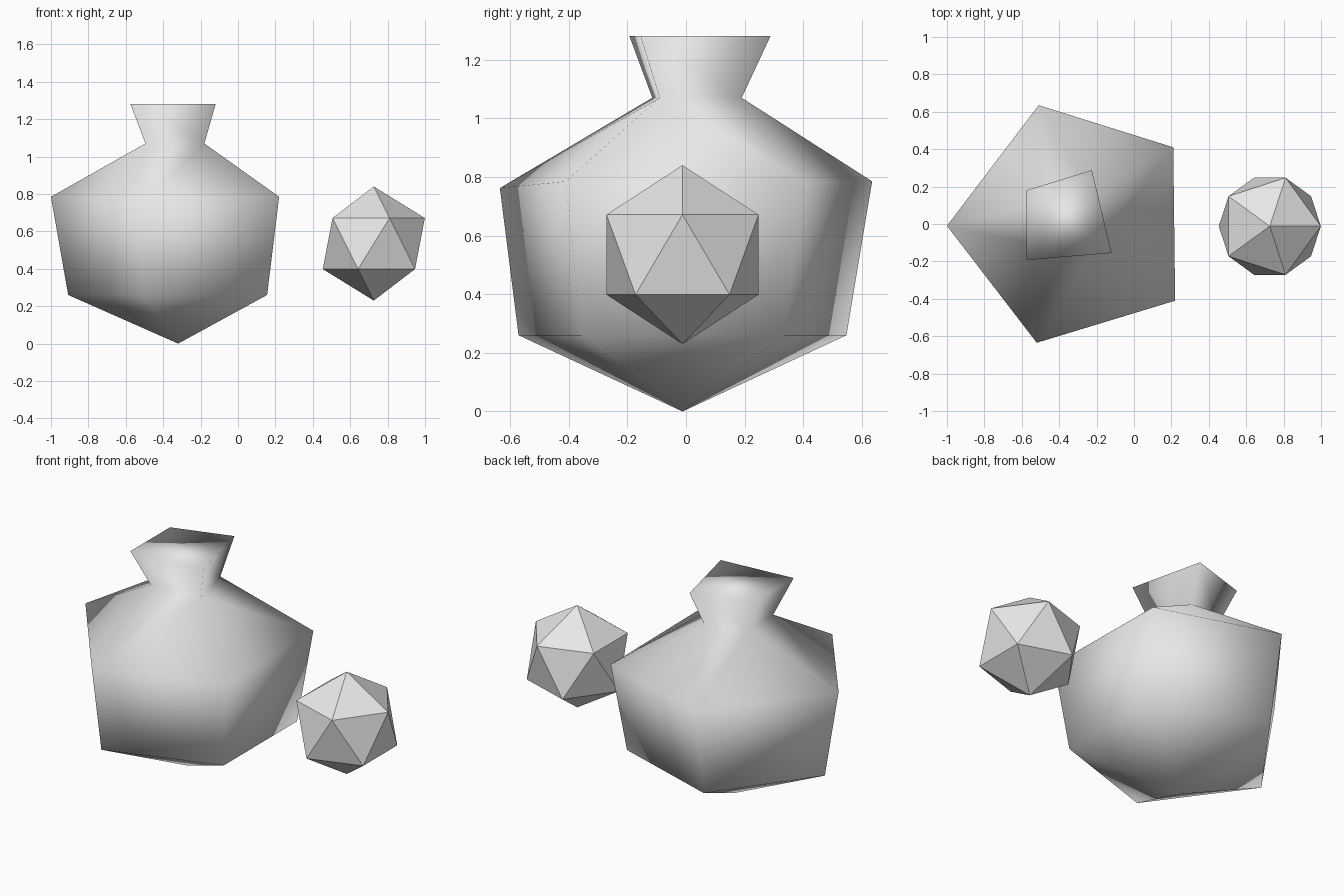
import bpy, bmesh
from math import cos, sin, pi
from mathutils import Matrix

cube = bpy.data.objects.get("Cube")
if cube:
    bpy.data.objects.remove(cube)

GREY = (0.8, 0.8, 0.8, 1)
grey = bpy.data.materials.new("plain grey")
grey.use_nodes = True
grey.diffuse_color = GREY
grey.node_tree.nodes["Principled BSDF"].inputs["Base Color"].default_value = GREY


def add_object(name, bm, smooth):
    bmesh.ops.recalc_face_normals(bm, faces=bm.faces)
    for face in bm.faces:
        face.smooth = smooth
    mesh = bpy.data.meshes.new(name)
    bm.to_mesh(mesh)
    bm.free()
    mesh.materials.append(grey)
    obj = bpy.data.objects.new(name, mesh)
    bpy.context.collection.objects.link(obj)
    return obj


def ring(bm, points, z):
    return [bm.verts.new((x, y, z)) for x, y in points]


# Bag: five-sided body on a pointed base, gathered into a four-sided neck
CX, CY = -0.32, -0.012
bm = bmesh.new()
base = bm.verts.new((CX, CY, 0))
angles = [pi - i * 2 * pi / 5 for i in range(5)]
lower = ring(bm, [(CX + 0.588 * cos(a), CY + 0.588 * sin(a)) for a in angles], 0.26)
shoulder = ring(bm, [(-1, -0.01), (-0.51, 0.635), (0.21, 0.41),
                     (0.22, -0.41), (-0.52, -0.635)], 0.785)
shoulder[4].co.z = 0.762
neck = ring(bm, [(-0.495, 0.12), (-0.25, 0.19), (-0.18, -0.09), (-0.495, -0.115)], 1.07)
rim = ring(bm, [(-0.575, 0.18), (-0.225, 0.288), (-0.12, -0.155), (-0.575, -0.193)], 1.28)

for i in range(5):
    j = (i + 1) % 5
    bm.faces.new((base, lower[i], lower[j]))
    bm.faces.new((lower[i], shoulder[i], shoulder[j], lower[j]))

# Shoulder faces gathering five corners into four
p0, p1, p2, p3, p4 = shoulder
a, b, c, d = neck
for corners in ((p0, p1, a), (p1, b, a), (p1, p2, b), (p2, c, b), (p2, p3, c),
                (p3, p4, c), (p4, d, c), (p4, p0, d), (p0, a, d)):
    bm.faces.new(corners)

# Flared neck and closed top
for i in range(4):
    j = (i + 1) % 4
    bm.faces.new((neck[i], neck[j], rim[j], rim[i]))
bm.faces.new(rim)
add_object("bag", bm, True)

# Faceted ball beside the bag
bm = bmesh.new()
bmesh.ops.create_icosphere(bm, subdivisions=1, radius=0.305,
                           matrix=Matrix.Translation((0.726, CY, 0.535)))
add_object("faceted_ball", bm, False)
